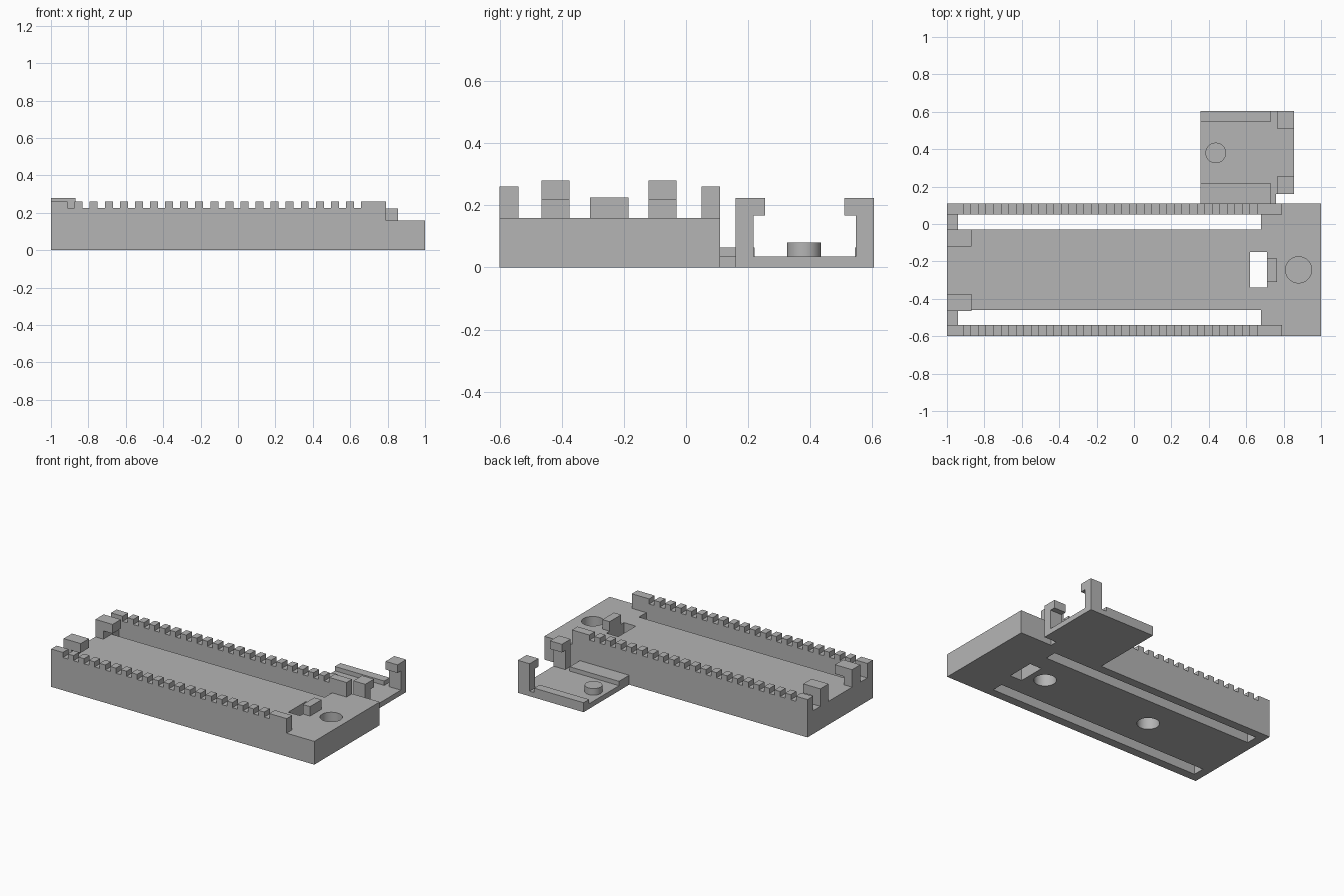
import bpy, bmesh
from mathutils import Matrix, Vector

if "Cube" in bpy.data.objects:
    bpy.data.objects.remove(bpy.data.objects["Cube"], do_unlink=True)

grey = bpy.data.materials.new("plain grey")
grey.use_nodes = True
grey.diffuse_color = (0.46, 0.46, 0.46, 1)
grey.node_tree.nodes["Principled BSDF"].inputs["Base Color"].default_value = (0.46, 0.46, 0.46, 1)


def finish(name, bm):
    bmesh.ops.recalc_face_normals(bm, faces=bm.faces)
    mesh = bpy.data.meshes.new(name)
    bm.to_mesh(mesh)
    bm.free()
    mesh.materials.append(grey)
    obj = bpy.data.objects.new(name, mesh)
    bpy.context.collection.objects.link(obj)
    return obj


def box(name, x, y, z):
    bm = bmesh.new()
    bmesh.ops.create_cube(bm, size=1)
    for v in bm.verts:
        v.co = Vector([a + (b - a) * (c + 0.5) for (a, b), c in zip((x, y, z), v.co)])
    return finish(name, bm)


def cylinder(name, x, y, radius, z):
    bm = bmesh.new()
    bmesh.ops.create_cone(bm, cap_ends=True, segments=48, radius1=radius, radius2=radius,
                          depth=z[1] - z[0],
                          matrix=Matrix.Translation((x, y, sum(z) / 2)))
    for f in bm.faces:
        f.smooth = len(f.verts) == 4
    for e in bm.edges:
        e.smooth = all(len(f.verts) == 4 for f in e.link_faces)
    return finish(name, bm)


def extrude(name, points, push):
    bm = bmesh.new()
    face = bm.faces.new([bm.verts.new(p) for p in points])
    moved = bmesh.ops.extrude_face_region(bm, geom=[face])["geom"]
    bmesh.ops.translate(bm, vec=push, verts=[g for g in moved if isinstance(g, bmesh.types.BMVert)])
    # keep the starting cap so the solid is closed
    if not face.is_valid or face not in bm.faces[:]:
        bm.faces.ensure_lookup_table()
    return finish(name, bm)


def cut(obj, cutters):
    for c in cutters:
        c.hide_render = True
        mod = obj.modifiers.new(c.name, "BOOLEAN")
        mod.operation, mod.solver, mod.object = "DIFFERENCE", "EXACT", c
    bpy.context.view_layer.update()
    result = bpy.data.meshes.new_from_object(obj.evaluated_get(bpy.context.evaluated_depsgraph_get()))
    obj.modifiers.clear()
    obj.data = result
    for c in cutters:
        bpy.data.objects.remove(c, do_unlink=True)


# Main tray with long slots, window and blind round pockets
FLOOR = 0.16
through = (-0.1, 0.3)
tray = box("tray", (-1, 1), (-0.6, 0.11), (0, FLOOR))
cutters = [box("slot_cutter", (-0.94, 0.68), y, through) for y in ((-0.54, -0.46), (-0.03, 0.05))]
cutters.append(box("window_cutter", (0.62, 0.71), (-0.34, -0.15), through))
cutters.append(cylinder("top_pocket_cutter", 0.88, -0.245, 0.07, (0.04, 0.3)))
cutters += [cylinder("bottom_pocket_cutter", x, -0.245, 0.07, (-0.1, 0.12)) for x in (0.51, -0.32)]
cut(tray, cutters)

# Notched rails along both sides
PITCH, GAP, TOP, NOTCH = 0.0806, 0.038, 0.26, 0.225
profile = [(0.79, FLOOR), (0.79, TOP)]
for i in range(20):
    x = 0.62 - i * PITCH
    profile += [(x + GAP, TOP), (x + GAP, NOTCH), (x, NOTCH), (x, TOP)]
profile += [(-1, TOP), (-1, FLOOR)]
for side, y in (("right", -0.6), ("left", 0.05)):
    extrude(side + "_rail", [(x, y, z) for x, z in profile], (0, 0.06, 0))

# Hooked end posts
hook = [(-1, FLOOR), (-0.94, FLOOR), (-0.94, 0.217), (-0.87, 0.217), (-0.87, 0.28), (-1, 0.28)]
for side, y in (("right", -0.465), ("left", -0.12)):
    extrude(side + "_end_hook", [(x, y, z) for x, z in hook], (0, 0.09, 0))

# Stop block beside the window
box("stop_block", (0.71, 0.765), (-0.31, -0.185), (FLOOR, 0.225))

# Side plate with joining tab, ledges and peg
box("side_plate", (0.355, 0.855), (0.16, 0.605), (0, 0.035))
box("joining_tab", (0.355, 0.76), (0.11, 0.16), (0, 0.035))
for side, y in (("inner", (0.11, 0.22)), ("outer", (0.545, 0.605))):
    box(side + "_ledge", (0.355, 0.73), y, (0.035, 0.065))
cylinder("peg", 0.437, 0.38, 0.055, (0.035, 0.08))

# Facing clips on the side plate
for side, base, d in (("inner", 0.16, 1), ("outer", 0.605, -1)):
    clip = [(0, 0.035), (0.058, 0.035), (0.058, 0.167), (0.095, 0.167), (0.095, 0.223), (0, 0.223)]
    extrude(side + "_clip", [(0.765, base + d * y, z) for y, z in clip], (0.09, 0, 0))
